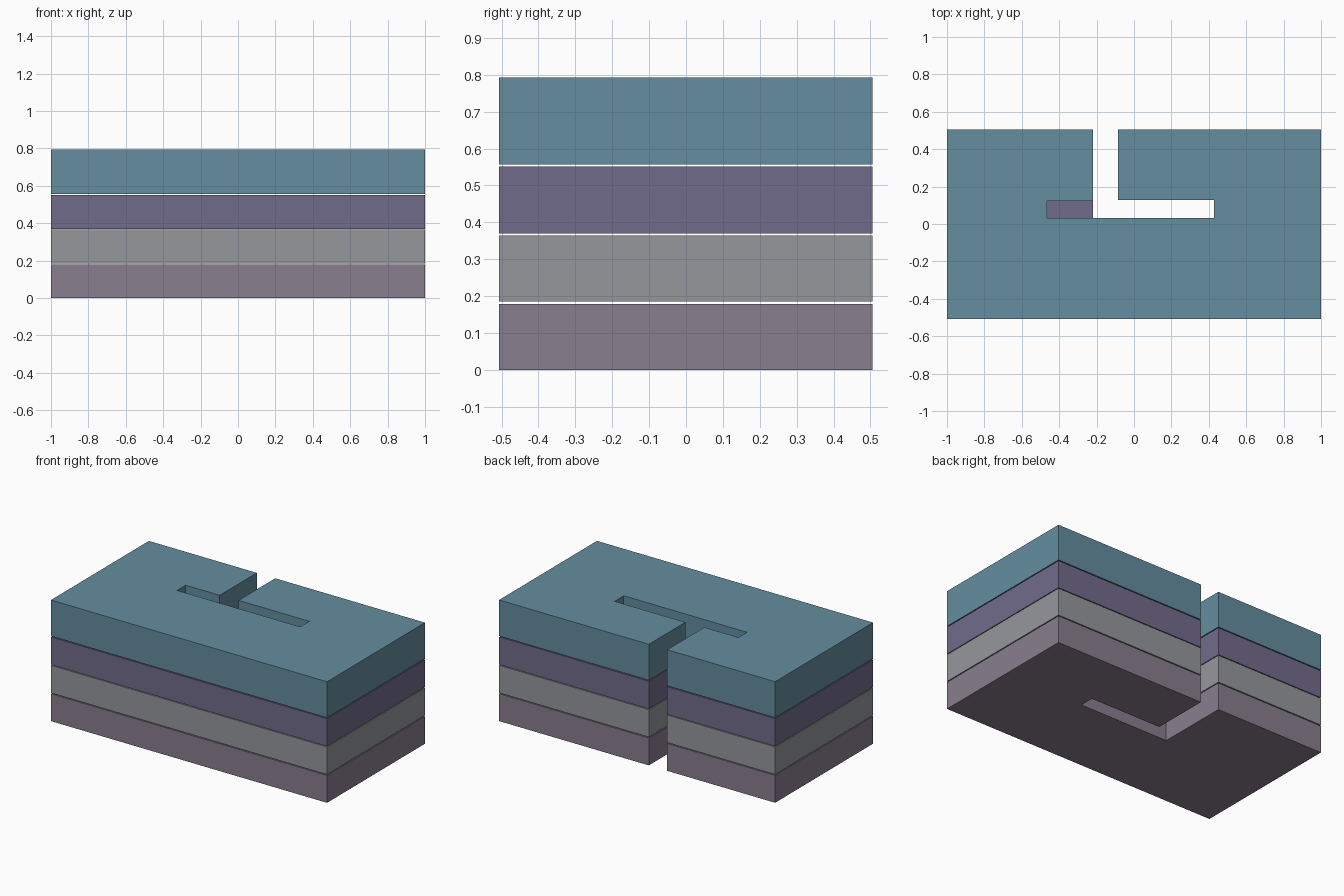
import bpy, bmesh

if "Cube" in bpy.data.objects:
    bpy.data.objects.remove(bpy.data.objects["Cube"])

X, Y0, Y1 = 1.0, -0.507, 0.506      # outer walls
STEM_L, STEM_R = -0.218, -0.085     # entrance passage in the back wall
ARM_L, ARM_R = -0.465, 0.428        # ends of the courtyard slot
SLOT0, SLOT1 = 0.033, 0.128         # slot front and back


def footprint(left_arm):
    pts = [(-X, Y0), (X, Y0), (X, Y1), (STEM_R, Y1), (STEM_R, SLOT1),
           (ARM_R, SLOT1), (ARM_R, SLOT0)]
    if left_arm:
        pts += [(ARM_L, SLOT0), (ARM_L, 0.122), (STEM_L, 0.122)]
    else:
        pts += [(STEM_L, SLOT0)]
    return pts + [(STEM_L, Y1), (-X, Y1)]


def storey(name, z0, z1, color, left_arm=False):
    bm = bmesh.new()
    base = bm.faces.new([bm.verts.new((x, y, z0)) for x, y in footprint(left_arm)])
    out = bmesh.ops.extrude_face_region(bm, geom=[base], use_keep_orig=True)
    top = [v for v in out["geom"] if isinstance(v, bmesh.types.BMVert)]
    bmesh.ops.translate(bm, verts=top, vec=(0, 0, z1 - z0))
    bmesh.ops.recalc_face_normals(bm, faces=bm.faces[:])
    mesh = bpy.data.meshes.new(name)
    bm.to_mesh(mesh)
    bm.free()
    obj = bpy.data.objects.new(name, mesh)
    bpy.context.collection.objects.link(obj)
    mat = bpy.data.materials.new(name + "_paint")
    mat.diffuse_color = (*color, 1)
    mat.use_nodes = True
    mat.node_tree.nodes["Principled BSDF"].inputs["Base Color"].default_value = mat.diffuse_color
    mesh.materials.append(mat)


# Four storeys separated by thin gaps; only the top one has the left slot arm
storey("ground_floor", 0.000, 0.179, (0.25, 0.21, 0.27))
storey("first_floor", 0.185, 0.365, (0.30, 0.31, 0.33))
storey("second_floor", 0.370, 0.551, (0.17, 0.15, 0.26))
storey("top_floor", 0.557, 0.793, (0.13, 0.27, 0.35), left_arm=True)
